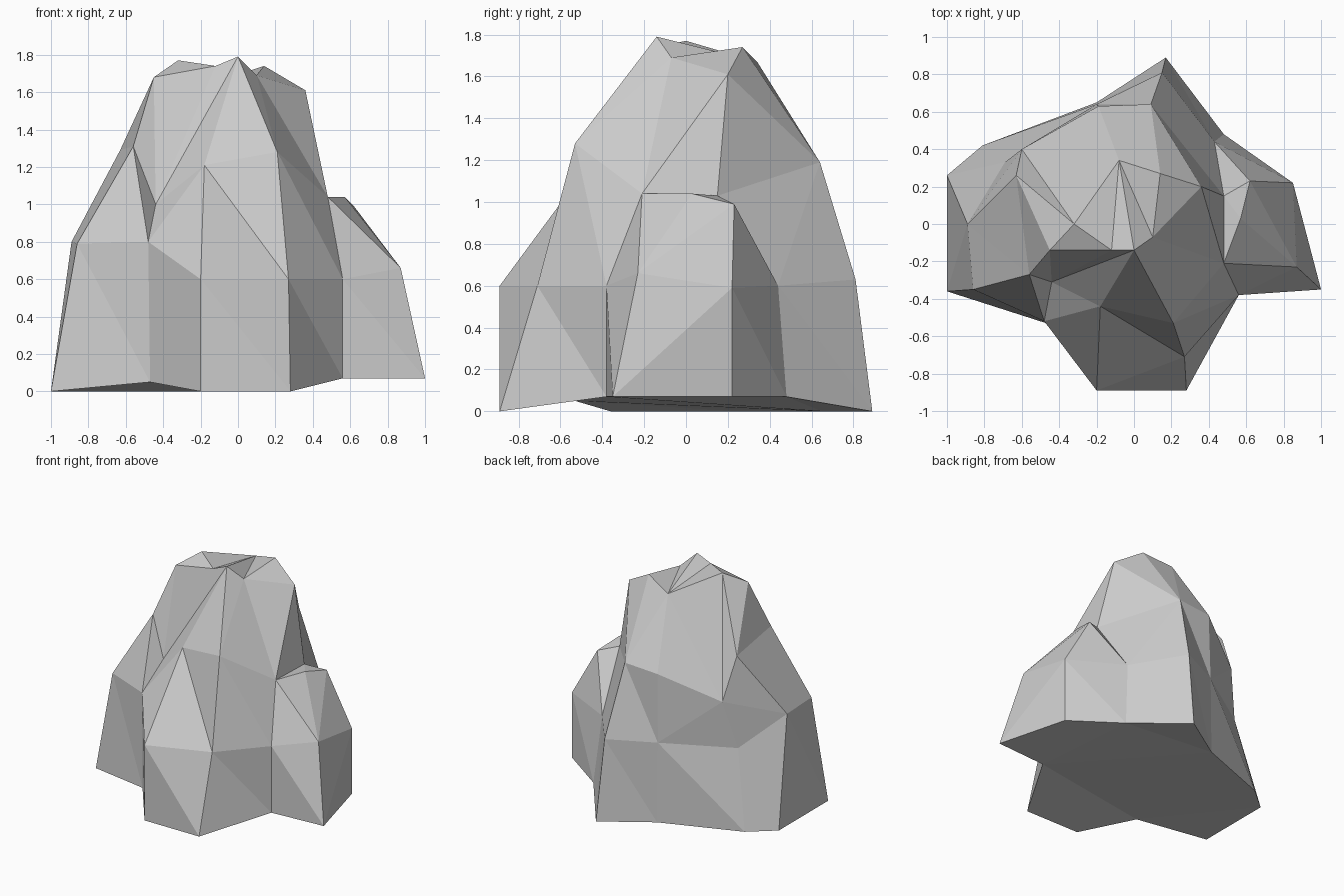
import bpy
import bmesh

default_cube = bpy.data.objects.get("Cube")
if default_cube:
    bpy.data.objects.remove(default_cube, do_unlink=True)


def make_material(name, grey):
    """One flat neutral stone colour."""
    material = bpy.data.materials.new(name)
    material.use_nodes = True
    colour = (grey, grey, grey, 1)
    material.diffuse_color = colour
    shader = material.node_tree.nodes["Principled BSDF"]
    shader.inputs["Base Color"].default_value = colour
    shader.inputs["Roughness"].default_value = 0.9
    return material


def add_ring(bm, points):
    """Add one horizontal contour, counterclockwise from the front right corner."""
    return [bm.verts.new(point) for point in points]


def stitch(bm, lower, upper, steps):
    """Join two contours with triangles; L walks the lower one, U the upper one."""
    low = high = 0
    for step in steps:
        here, above = lower[low % len(lower)], upper[high % len(upper)]
        if step == "L":
            low += 1
            corner = lower[low % len(lower)]
        else:
            high += 1
            corner = upper[high % len(upper)]
        bm.faces.new((here, corner, above))


bm = bmesh.new()

# Footprint of the boulder, slightly lifted on one side
foot = add_ring(bm, [
    (-1, -.36, 0), (-.47, -.53, .05), (-.2, -.89, 0), (.28, -.89, 0),
    (.56, -.38, .07), (1, -.35, .07), (.85, .22, .07), (.48, .48, .07),
    (.17, .89, 0), (-.2, .65, 0), (-.81, .42, 0), (-1, .26, 0)])

# Top of the steep lower walls
waist = add_ring(bm, [
    (-.86, -.35, .79), (-.48, -.52, .8), (-.2, -.89, .6), (.27, -.71, .6),
    (.56, -.38, .6), (.87, -.23, .66), (.85, .22, .59), (.43, .44, .6),
    (.15, .81, .63), (-.2, .64, .63), (-.69, .33, .6), (-.89, 0, .8)])

# Shoulders, with the side ledge running out and back in
shoulder = add_ring(bm, [
    (-.56, -.27, 1.31), (-.44, -.31, 1), (-.18, -.44, 1.21), (.21, -.53, 1.28),
    (.48, -.21, 1.04), (.57, .03, 1.04), (.62, .23, .99), (.48, .15, 1.03),
    (.09, .64, 1.19), (-.19, .63, 1.17), (-.6, .4, .97), (-.63, .26, 1.29)])

# Jagged rim of the summit
crown = add_ring(bm, [
    (-.45, -.14, 1.68), (-.12, -.14, 1.74), (0, -.14, 1.79), (.1, -.07, 1.69),
    (.36, .2, 1.61), (.14, .27, 1.74), (-.08, .34, 1.67), (-.32, 0, 1.77)])

# Walls
stitch(bm, foot, waist, "LU" * 5 + "UL" + "LU" * 6)
stitch(bm, waist, shoulder, "LUULLULULUULLUULLUULLUUL")

# Flat top of the side ledge, then the slopes that rise behind it
ledge_start, ledge_mid, ledge_tip, ledge_end = shoulder[4:8]
bm.faces.new((ledge_start, ledge_mid, ledge_end))
bm.faces.new((ledge_mid, ledge_tip, ledge_end))
body = [v for v in shoulder if v not in (ledge_mid, ledge_tip)]
stitch(bm, body, crown, "LUULLULULLUULLULUL")

# Summit: two corner facets and a fan from the rear rim point
left, dip, peak, notch, right, knob, rear, bump = crown
bm.faces.new((left, dip, bump))
bm.faces.new((notch, right, knob))
fan = (bump, dip, peak, notch, knob)
for first, second in zip(fan, fan[1:]):
    bm.faces.new((rear, first, second))

# Underside
underside = bm.faces.new(list(reversed(foot)))
bmesh.ops.triangulate(bm, faces=[underside])
bmesh.ops.recalc_face_normals(bm, faces=bm.faces[:])

mesh = bpy.data.meshes.new("boulder")
bm.to_mesh(mesh)
bm.free()
mesh.materials.append(make_material("stone grey", 0.6))
boulder = bpy.data.objects.new("boulder", mesh)
bpy.context.collection.objects.link(boulder)
